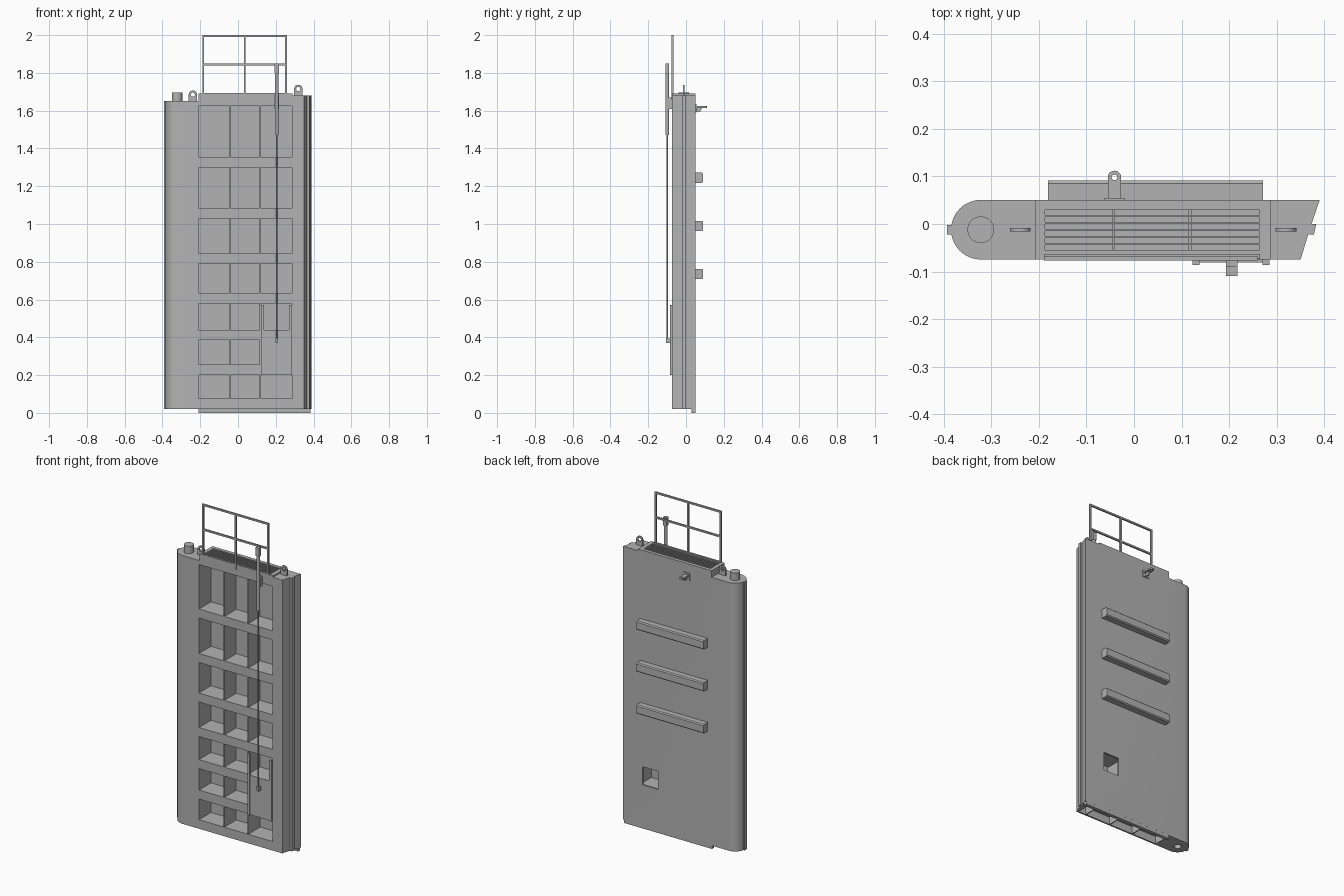
import bpy, bmesh, math
from mathutils import Matrix, Vector

old = bpy.data.objects.get("Cube")
if old:
    bpy.data.objects.remove(old, do_unlink=True)

grey = bpy.data.materials.new("steel grey")
grey.use_nodes = True
COLOUR = (0.45, 0.45, 0.45, 1)
grey.diffuse_color = COLOUR
grey.node_tree.nodes["Principled BSDF"].inputs["Base Color"].default_value = COLOUR


def finish(name, bm, smooth=False):
    bmesh.ops.recalc_face_normals(bm, faces=bm.faces[:])
    mesh = bpy.data.meshes.new(name)
    bm.to_mesh(mesh)
    bm.free()
    mesh.materials.append(grey)
    ob = bpy.data.objects.new(name, mesh)
    bpy.context.collection.objects.link(ob)
    if smooth:
        smooth_object(ob)
    return ob


def select(ob):
    bpy.ops.object.select_all(action='DESELECT')
    ob.select_set(True)
    bpy.context.view_layer.objects.active = ob


def smooth_object(ob):
    select(ob)
    bpy.ops.object.shade_smooth_by_angle(angle=math.radians(30))


def boxes(name, spans):
    """One object from boxes given as ((x0, x1), (y0, y1), (z0, z1))."""
    bm = bmesh.new()
    for span in spans:
        centre = Vector([(a + b) / 2 for a, b in span])
        size = Vector([b - a for a, b in span])
        bmesh.ops.create_cube(bm, size=1, matrix=Matrix.Translation(centre) @ Matrix.Diagonal(size).to_4x4())
    return finish(name, bm)


def cylinder(name, x, y, z0, z1, radius, sides=24):
    bm = bmesh.new()
    bmesh.ops.create_cone(bm, cap_ends=True, segments=sides, radius1=radius, radius2=radius,
                          depth=z1 - z0, matrix=Matrix.Translation((x, y, (z0 + z1) / 2)))
    return finish(name, bm, True)


def prism(name, outline, depth, matrix=Matrix()):
    """Extrude a flat outline along its local z, then place it."""
    bm = bmesh.new()
    face = bm.faces.new([bm.verts.new((u, v, 0)) for u, v in outline])
    top = bmesh.ops.extrude_face_region(bm, geom=[face])["geom"]
    bmesh.ops.translate(bm, vec=(0, 0, depth), verts=[g for g in top if isinstance(g, bmesh.types.BMVert)])
    bm.transform(matrix)
    return finish(name, bm)


def cut(target, cutter):
    cutter.hide_render = True
    mod = target.modifiers.new("cut", 'BOOLEAN')
    mod.operation, mod.solver, mod.object = 'DIFFERENCE', 'EXACT', cutter
    select(target)
    bpy.ops.object.modifier_apply(modifier=mod.name)
    bpy.data.objects.remove(cutter, do_unlink=True)


def arc(cx, cy, r, start, end, steps):
    angles = [math.radians(start + (end - start) * i / steps) for i in range(steps + 1)]
    return [(cx + r * math.cos(a), cy + r * math.sin(a)) for a in angles]


FRONT, BACK, MID = -0.075, 0.05, -0.012
PIVOT = -0.322
COLUMNS = [(-0.21, -0.046), (-0.04, 0.115), (0.121, 0.285)]
ROWS = [(0.075, 0.2), (0.255, 0.385), (0.44, 0.58), (0.635, 0.79),
        (0.845, 1.03), (1.085, 1.3), (1.355, 1.625)]

# Gate leaf with a round pivot edge and a bevelled mitre edge
outline = arc(PIVOT, MID, 0.0625, 90, 270, 24)
outline += [(0.35, FRONT), (0.366, -0.022), (0.378, -0.022), (0.383, 0), (0.373, 0), (0.39, BACK)]
leaf = prism("gate_leaf", outline, 1.67, Matrix.Translation((0, 0, 0.02)))
cut(leaf, boxes("top_step_cutter", [((-1, -0.208), (-1, 1), (1.65, 2)), ((0.288, 1), (-1, 1), (1.68, 2))]))
# Open cells between the ribs on the front
cut(leaf, boxes("cell_cutter", [(c, (-0.2, 0.04), r) for c in COLUMNS for r in ROWS]))
# Sluice opening through the back plate
cut(leaf, boxes("sluice_cutter", [((0.152, 0.258), (0.02, 0.2), (0.265, 0.375))]))
# Bottom pockets and pivot socket
cut(leaf, boxes("bottom_cutter", [(c, (-0.065, 0.028), (-0.1, 0.065))
                                  for c in COLUMNS + [(0.291, 0.34)]]))
cut(leaf, cylinder("socket_cutter", PIVOT, MID, -0.1, 0.06, 0.02))
# Hollow under the walkway and its long slots
cut(leaf, boxes("deck_cutter", [((max(a, -0.188), min(b, 0.265)), (-0.055, 0.032), (1.635, 1.682))
                                for a, b in COLUMNS]))
cut(leaf, boxes("slot_cutter", [((-0.187, 0.264), (y - 0.005, y + 0.005), (1.66, 1.8))
                                for y in [0.024 - 0.0147 * i for i in range(6)]]))
smooth_object(leaf)

# Seals
boxes("pivot_seal", [((-0.393, -0.37), (MID - 0.01, MID + 0.01), (0.02, 1.65))])
boxes("bottom_sill", [((-0.21, 0.383), (0.03, BACK), (0, 0.02))])

# Pivot pin on top
cylinder("pivot_pin", PIVOT, MID, 1.64, 1.695, 0.028, 32)


def eye_plate(name, half, length, thick, hole, matrix):
    """Plate with one rounded end and a hole in it."""
    plate = prism(name, [(-half, 0), (half, 0)] + arc(0, length - half, half, 0, 180, 14), thick, matrix)
    cutter = prism("eye_cutter", arc(0, length - half, hole, 0, 345, 23), thick * 3,
                   matrix @ Matrix.Translation((0, 0, -thick)))
    cut(plate, cutter)
    smooth_object(plate)


# Lifting lugs
for side, x, z in (("right", -0.239, 1.65), ("left", 0.319, 1.68)):
    stand = Matrix.Translation((x, MID + 0.004, z)) @ Matrix.Rotation(math.pi / 2, 4, 'X')
    eye_plate(side + "_lifting_lug", 0.022, 0.057, 0.008, 0.011, stand)

# Anchor eye on the back
eye_plate("anchor_eye", 0.014, 0.062, 0.009, 0.006, Matrix.Translation((-0.041, BACK, 1.615)))
boxes("anchor_mount", [((-0.062, -0.02), (BACK, 0.055), (1.59, 1.635))])
side_on = Matrix(((0, 0, 1, -0.045), (1, 0, 0, BACK), (0, 1, 0, 1.595), (0, 0, 0, 1)))
prism("anchor_gusset", [(0, 0), (0.025, 0), (0.035, 0.02), (0, 0.02)], 0.008, side_on)

# Fender beams on the back with softened outer edges
for i, z in enumerate((0.735, 0.99, 1.245)):
    profile = [(0, -0.027), (0.035, -0.027), (0.041, -0.021), (0.041, 0.021), (0.035, 0.027), (0, 0.027)]
    place = Matrix(((0, 0, 1, -0.181), (1, 0, 0, BACK), (0, 1, 0, z), (0, 0, 0, 1)))
    prism(f"fender_beam_{i + 1}", profile, 0.452, place)

# Handrail
RAIL = (-0.077, -0.067)
boxes("handrail_posts", [((x - 0.005, x + 0.005), RAIL, (1.66, 1.99)) for x in (-0.184, 0.036, 0.254)])
boxes("handrail_bars", [((-0.189, 0.259), RAIL, (z - 0.01, z)) for z in (1.85, 2.0)])
boxes("walkway_kerb", [((-0.188, 0.265), (-0.074, -0.063), (1.688, 1.694))])

# Sluice plate and its guides
boxes("sluice_plate", [((0.137, 0.273), (-0.081, FRONT), (0.2, 0.44))])
boxes("sluice_guides", [(x, (-0.086, FRONT), (0.2, 0.57)) for x in ((0.123, 0.138), (0.27, 0.285))])

# Lifting ram
RAM_X, RAM_Y = 0.205, -0.099
cylinder("ram_rod", RAM_X, RAM_Y, 0.38, 1.48, 0.004, 12)
cylinder("ram_cylinder", RAM_X, RAM_Y, 1.47, 1.84, 0.0095)
boxes("ram_head", [((RAM_X - 0.012, RAM_X + 0.012), (-0.109, -0.089), (1.8, 1.85))])
boxes("ram_bracket", [((RAM_X - 0.012, RAM_X + 0.012), (-0.095, FRONT), (1.61, 1.67))])
boxes("ram_clevis", [((RAM_X - 0.007, RAM_X + 0.007), (-0.105, -0.08), (0.37, 0.395))])
